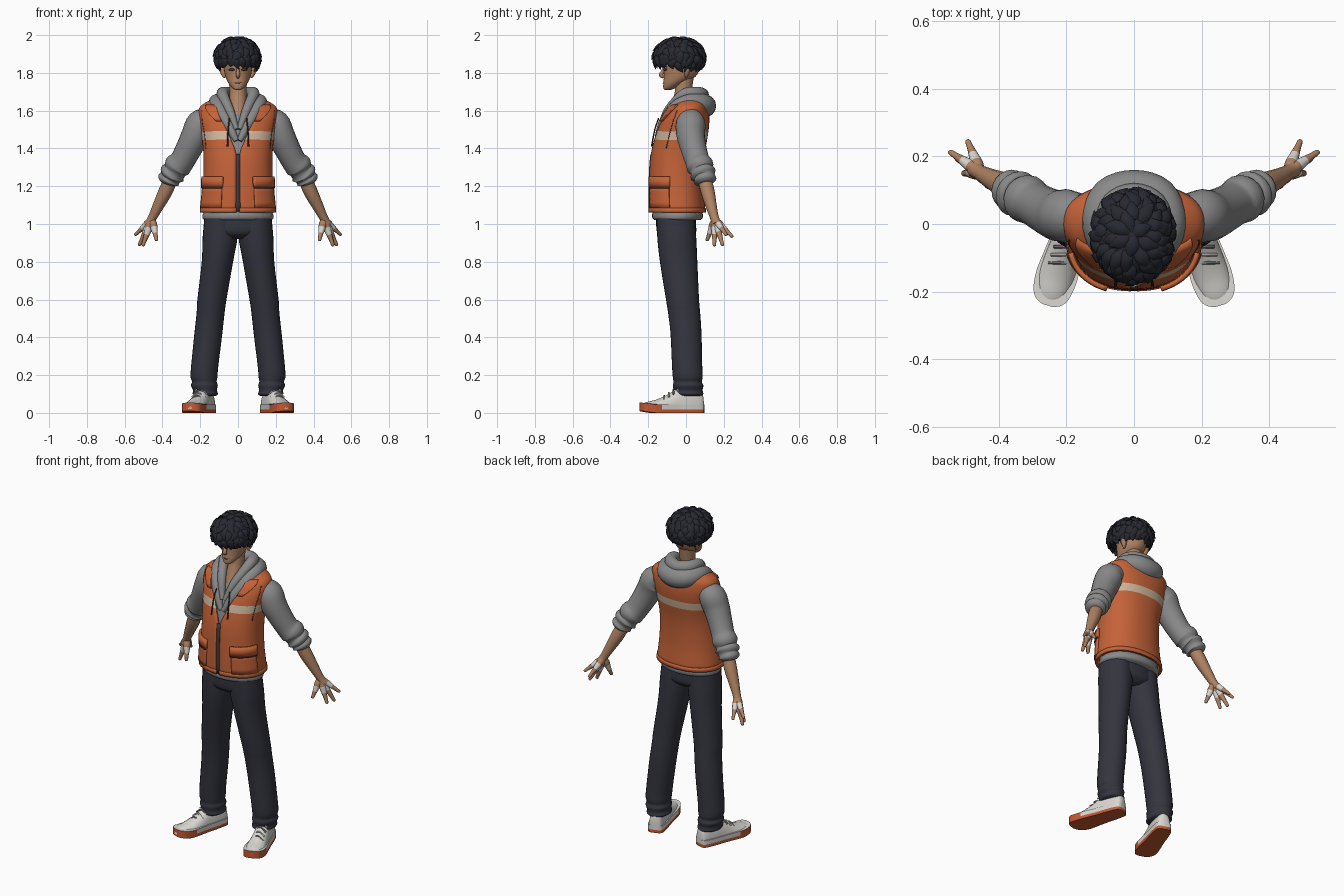
import bpy, bmesh, math, random
from mathutils import Vector

cube = bpy.data.objects.get("Cube")
if cube:
    bpy.data.objects.remove(cube, do_unlink=True)
random.seed(4)


def material(name, *rgb):
    m = bpy.data.materials.new(name)
    m.use_nodes = True
    m.diffuse_color = (*rgb, 1)
    bsdf = m.node_tree.nodes["Principled BSDF"]
    bsdf.inputs["Base Color"].default_value = (*rgb, 1)
    bsdf.inputs["Roughness"].default_value = 0.8
    return m


ORANGE = material("vest orange", 0.56, 0.125, 0.04)
CREAM = material("stripe cream", 0.62, 0.47, 0.33)
GREY = material("sweater grey", 0.25, 0.25, 0.255)
NAVY = material("trouser navy", 0.034, 0.035, 0.048)
HAIR = material("hair black", 0.021, 0.022, 0.03)
SKIN = material("skin", 0.43, 0.225, 0.125)
WHITE = material("shoe white", 0.7, 0.68, 0.64)
SOLE = material("sole orange", 0.56, 0.1, 0.035)
DARK = material("seam dark", 0.06, 0.04, 0.035)


def spline(pts, n=4):
    """Catmull-Rom through tuples of any length."""
    out = []
    for i in range(len(pts) - 1):
        quad = (pts[max(i - 1, 0)], pts[i], pts[i + 1], pts[min(i + 2, len(pts) - 1)])
        for k in range(n):
            t = k / n
            out.append(tuple(b + (c - a) * t / 2 + (a - 2.5 * b + 2 * c - d / 2) * t * t
                             + (1.5 * (b - c) + (d - a) / 2) * t ** 3
                             for a, b, c, d in zip(*quad)))
    return out + [tuple(pts[-1])]


def loft(name, rings, *mats, rule=None, closed=True, thick=0, pair=False):
    if pair:
        loft("left_" + name, rings, *mats, rule=rule, closed=closed, thick=thick)
        rings = [[(-p[0], p[1], p[2]) for p in ring] for ring in rings]
        name = "right_" + name
    bm = bmesh.new()
    rows = [[bm.verts.new(p) for p in ring] for ring in rings]
    n = len(rows[0])
    for a, b in zip(rows, rows[1:]):
        for i in range(n if closed else n - 1):
            j = (i + 1) % n
            bm.faces.new((a[i], a[j], b[j], b[i]))
    if closed:
        bm.faces.new(rows[0])
        bm.faces.new(rows[-1])
    for f in bm.faces:
        f.material_index = rule(f.calc_center_median()) if rule else 0
    bmesh.ops.recalc_face_normals(bm, faces=bm.faces)
    me = bpy.data.meshes.new(name)
    bm.to_mesh(me)
    bm.free()
    for m in mats:
        me.materials.append(m)
    me.shade_smooth()
    me.set_sharp_from_angle(angle=0.9)
    ob = bpy.data.objects.new(name, me)
    bpy.context.collection.objects.link(ob)
    if thick:
        mod = ob.modifiers.new("thickness", "SOLIDIFY")
        mod.thickness, mod.offset = thick, 0
    return ob


def tube(name, pts, *mats, ref=(0, 1, 0), flat=1, sides=14, n=4, **kw):
    """Round tube through (x, y, z, radius) points."""
    path, rings, ref = spline(pts, n), [], Vector(ref)
    for i, p in enumerate(path):
        t = Vector(path[min(i + 1, len(path) - 1)][:3]) - Vector(path[max(i - 1, 0)][:3])
        u = t.cross(ref).normalized()
        v = u.cross(t).normalized() * flat
        angles = [math.tau * k / sides for k in range(sides)]
        rings.append([Vector(p[:3]) + p[3] * (u * math.cos(a) + v * math.sin(a)) for a in angles])
    return loft(name, rings, *mats, **kw)


def ovals(name, rows, *mats, sides=28, **kw):
    """Stack of ovals: (z, centre x, half width, front y, back y)."""
    rings = []
    for z, cx, rx, front, back in spline(rows):
        cy, ry = (front + back) / 2, (back - front) / 2
        angles = [math.tau * k / sides for k in range(sides)]
        rings.append([(cx + rx * math.sin(a), cy - ry * math.cos(a), z) for a in angles])
    return loft(name, rings, *mats, **kw)


# Torso surface shared by sweater, vest and pockets: z, half width, front, back
TORSO = spline([(1.02, .19, -.185, .09), (1.06, .193, -.19, .097), (1.2, .18, -.19, .086),
                (1.35, .176, -.183, .09), (1.47, .187, -.158, .11), (1.55, .202, -.13, .118),
                (1.61, .2, -.095, .112), (1.64, .165, -.065, .1), (1.67, .1, -.04, .07)], 6)


def torso(a, z, off):
    lo, hi = next((p for p in zip(TORSO, TORSO[1:]) if p[1][0] >= z - 1e-6))
    t = (z - lo[0]) / (hi[0] - lo[0])
    rx, front, back = (lo[k] + (hi[k] - lo[k]) * t for k in (1, 2, 3))
    soft = lambda v: math.copysign(abs(v) ** 0.9, v)
    return ((rx + off) * soft(math.sin(a)),
            (front + back) / 2 - ((back - front) / 2 + off) * soft(math.cos(a)), z)


def patch(name, zs, start, end, off, *mats, n=12, **kw):
    """Panel lying on the torso between two angles, which may depend on z."""
    rings = []
    for z in zs:
        a, b = start(z), end(z)
        rings.append([torso(a + (b - a) * k / n, z, off) for k in range(n + 1)])
    return loft(name, rings, *mats, closed=False, **kw)


def steps(a, b, n):
    return [a + (b - a) * k / n for k in range(n + 1)]


def opening(z):
    return 0.03 + max(0, z - 1.38) * 2.1


# Sweater body, hem and vest with stripe
loft("sweater_body", [[torso(math.tau * k / 32, z, -.014) for k in range(32)]
                      for z in steps(1.04, 1.64, 20)], GREY)
ovals("sweater_hem", [(1.02, 0, .175, -.165, .075), (1.03, 0, .187, -.177, .087),
                      (1.05, 0, .187, -.18, .09), (1.07, 0, .175, -.17, .08)], GREY)
vest_z = steps(1.06, 1.445, 10) + steps(1.49, 1.6, 4) + steps(1.61, 1.665, 6)
patch("vest", vest_z, opening, lambda z: math.tau - opening(z), 0, ORANGE, CREAM, n=56,
      thick=.012, rule=lambda c: int(1.445 < c.z < 1.49))
patch("vest_hem_band", steps(1.06, 1.085, 2), opening, lambda z: math.tau - opening(z),
      .005, ORANGE, n=56, thick=.008)
patch("zip", steps(1.065, 1.37, 8), lambda z: -.045, lambda z: .045, .006, DARK, n=2, thick=.004)
patch("lapel", steps(1.545, 1.63, 5), opening, lambda z: opening(z) + (z - 1.5) * 3.6, .012,
      ORANGE, thick=.01, pair=True)
patch("pocket", steps(1.085, 1.2, 4), lambda z: .42, lambda z: 1.35, .008, ORANGE,
      thick=.014, pair=True)
patch("pocket_seam", steps(1.187, 1.196, 1), lambda z: .4, lambda z: 1.37, .016, DARK,
      thick=.004, pair=True)
patch("pocket_flap", steps(1.195, 1.25, 2), lambda z: .39, lambda z: 1.38, .012, ORANGE,
      thick=.016, pair=True)
patch("armhole_edge", steps(1.4, 1.6, 8), lambda z: 1.12, lambda z: 1.15, .005, DARK,
      n=2, thick=.004, pair=True)


# Hood as folded rolls of cloth around the neck
def hood_roll(name, half):
    full = [(-x, y, z, r) for x, y, z, r in reversed(half[1:])] + half
    tube(name, full, GREY, ref=(0, 0, 1))


hood_roll("hood_outer", [(0, .1, 1.625, .06), (.075, .08, 1.635, .055), (.113, .01, 1.645, .042),
                         (.1, -.06, 1.61, .036), (.055, -.12, 1.53, .028), (.008, -.155, 1.44, .014)])
hood_roll("hood_inner", [(0, .085, 1.685, .036), (.06, .06, 1.69, .036), (.082, 0, 1.69, .032),
                         (.067, -.05, 1.65, .028), (.04, -.1, 1.59, .024), (.008, -.14, 1.5, .014)])
tube("drawstring", [(.045, -.145, 1.56, .004), (.052, -.165, 1.5, .004), (.055, -.182, 1.41, .005)],
     DARK, sides=6, pair=True)

# Sleeves with pushed-up folds
tube("sleeve", [(.15, .03, 1.555, .06), (.195, .025, 1.53, .078), (.225, .025, 1.47, .075),
                (.26, .04, 1.4, .069), (.295, .06, 1.335, .066), (.32, .075, 1.305, .072),
                (.335, .083, 1.28, .06), (.347, .09, 1.265, .07), (.357, .097, 1.247, .056),
                (.368, .102, 1.23, .06), (.374, .105, 1.215, .04)], GREY, sides=20, pair=True)

# Forearms, splayed fingers running back to the wrist, white palm wraps
tube("forearm", [(.35, .095, 1.25, .036), (.385, .115, 1.17, .037), (.425, .135, 1.09, .029),
                 (.455, .152, 1.03, .023), (.47, .163, 1.0, .026)], SKIN, pair=True)
wrist = Vector((.455, .153, 1.025))
for finger, tip, r in (("thumb", (.43, .11, .91), .011), ("index_finger", (.505, .15, .882), .011),
                       ("middle_finger", (.525, .195, .885), .011),
                       ("ring_finger", (.547, .215, .94), .01), ("little_finger", (.493, .248, .93), .01)):
    at = [wrist.lerp(Vector(tip), t) for t in (0, .25, .5, .78, .96, 1)]
    size = (1.5, 1.9, 1.5, 1, .8, .2)
    tube(finger, [(*p, r * k) for p, k in zip(at, size)], SKIN, WHITE, sides=10, pair=True,
         rule=lambda c: int(.05 < (Vector((abs(c.x), c.y, c.z)) - wrist).length < .085))

# Trousers
ovals("trouser_hips", [(1.05, 0, .175, -.155, .05), (1.0, 0, .18, -.158, .053),
                       (.95, 0, .175, -.15, .052), (.92, 0, .09, -.11, .02)], NAVY)
ovals("trouser_leg", [(1.03, .093, .085, -.155, .045), (.93, .095, .092, -.152, .054),
                      (.8, .109, .083, -.138, .06), (.6, .138, .077, -.106, .069),
                      (.53, .145, .074, -.095, .075), (.42, .157, .074, -.082, .082),
                      (.25, .176, .072, -.074, .086), (.19, .18, .071, -.07, .088),
                      (.165, .178, .065, -.066, .084), (.145, .178, .071, -.07, .092),
                      (.12, .175, .063, -.066, .088), (.1, .173, .067, -.068, .092),
                      (.09, .172, .055, -.055, .08)], NAVY, pair=True)

# Shoes: stations from heel to toe as (distance, half width, height)
heel, along = Vector((.152, .09, 0)), Vector((.3, -.954, 0))
across = Vector((.954, .3, 0))
STATIONS = spline([(0, .018, .08), (.015, .038, .12), (.08, .046, .14), (.14, .048, .13),
                   (.2, .053, .095), (.26, .057, .07), (.31, .05, .058), (.335, .035, .048),
                   (.347, .012, .035)])
upper = []
for s, w, h in STATIONS:
    arc = [math.pi * k / 12 for k in range(13)]
    upper.append([heel + along * s + across * w * math.cos(a)
                  + Vector((0, 0, .02 + (h - .02) * math.sin(a) ** .8)) for a in arc])
loft("shoe_upper", upper, WHITE, pair=True)
outline = [(s, w + .005) for s, w, h in STATIONS] + [(s, -w - .005) for s, w, h in reversed(STATIONS)]


def sole_colour(c):
    s = (Vector((abs(c.x), c.y, 0)) - heel).dot(along)
    return int(c.z > .018 and s < .24)


loft("shoe_sole", [[heel + along * s + across * w + Vector((0, 0, z + max(0, s - .28) * .15))
                    for s, w in outline] for z in (0, .018, .044)], SOLE, WHITE,
     rule=sole_colour, pair=True)
for i, s in enumerate((.14, .165, .19, .215)):
    h = .137 - (s - .14) * .63
    lace = [(-.034, h - .022), (0, h), (.034, h - .022)]
    tube(f"lace_{i + 1}", [(*(heel + along * (s + x * .3) + across * x).xy, z, .005) for x, z in lace],
         GREY if i % 2 else WHITE, ref=(0, 0, 1), sides=6, pair=True)

# Neck, head and face
tube("neck", [(0, -.05, 1.56, .055), (0, -.03, 1.64, .046), (0, -.015, 1.7, .045),
              (0, -.005, 1.8, .05)], SKIN)
ovals("head", [(1.71, 0, .012, -.112, -.08), (1.718, 0, .028, -.12, -.06), (1.745, 0, .05, -.12, -.01),
               (1.78, 0, .066, -.117, .05), (1.83, 0, .076, -.118, .075), (1.88, 0, .08, -.12, .08),
               (1.93, 0, .07, -.1, .065), (1.96, 0, .03, -.05, .03)], SKIN)
tube("nose", [(0, -.112, 1.835, .006), (0, -.124, 1.805, .01), (0, -.132, 1.787, .011),
              (0, -.116, 1.775, .006)], SKIN, ref=(1, 0, 0), sides=8)
tube("mouth", [(-.022, -.112, 1.748, .002), (0, -.121, 1.746, .003), (.022, -.112, 1.75, .002)],
     DARK, ref=(0, 0, 1), sides=6)
tube("eye", [(.016, -.116, 1.815, .003), (.032, -.112, 1.818, .007), (.048, -.102, 1.817, .003)],
     DARK, ref=(0, 0, 1), sides=8, pair=True)
tube("ear", [(.07, -.002, 1.775, .006), (.077, .005, 1.8, .016), (.08, .01, 1.835, .018),
             (.076, .012, 1.85, .006)], SKIN, flat=.8, sides=10, pair=True)


# Hair cap cut along a slanted hairline, covered with curved locks
def scalp(polar, turn, k=1.0):
    flat = math.sin(polar)
    return Vector((-.003 + .115 * k * flat * math.sin(turn), -.035 - .13 * k * flat * math.cos(turn),
                   1.882 + .102 * k * math.cos(polar)))


def hairline(turn):
    return 2.05 - .25 * math.cos(turn)


loft("hair_cap", [[scalp(.05 + (hairline(t) - .05) * k / 14, t) for t in steps(0, math.tau, 32)[:-1]]
                  for k in range(15)], HAIR)
count = 0
for polar, n in ((.1, 6), (.4, 11), (.7, 16), (1.0, 20), (1.3, 22), (1.55, 24), (1.75, 24)):
    for k in range(n):
        turn = math.tau * (k + random.uniform(-.3, .3)) / n + polar
        start = min(polar + random.uniform(-.1, .1), hairline(turn) - .25)
        reach, swing = random.uniform(.4, .62), random.uniform(-.3, .3)
        lift = random.uniform(1.06, 1.17)
        pts = [(*scalp(start + reach * f, turn + swing * f * f, 1 + (lift - 1) * g), r)
               for f, g, r in ((0, -.3, .012), (.35, .3, .021), (.7, .5, .015), (1, 1, .001))]
        count += 1
        tube(f"hair_lock_{count}", pts, HAIR, ref=scalp(start, turn) - scalp(0, 0, 0),
             flat=.5, sides=6, n=2)
